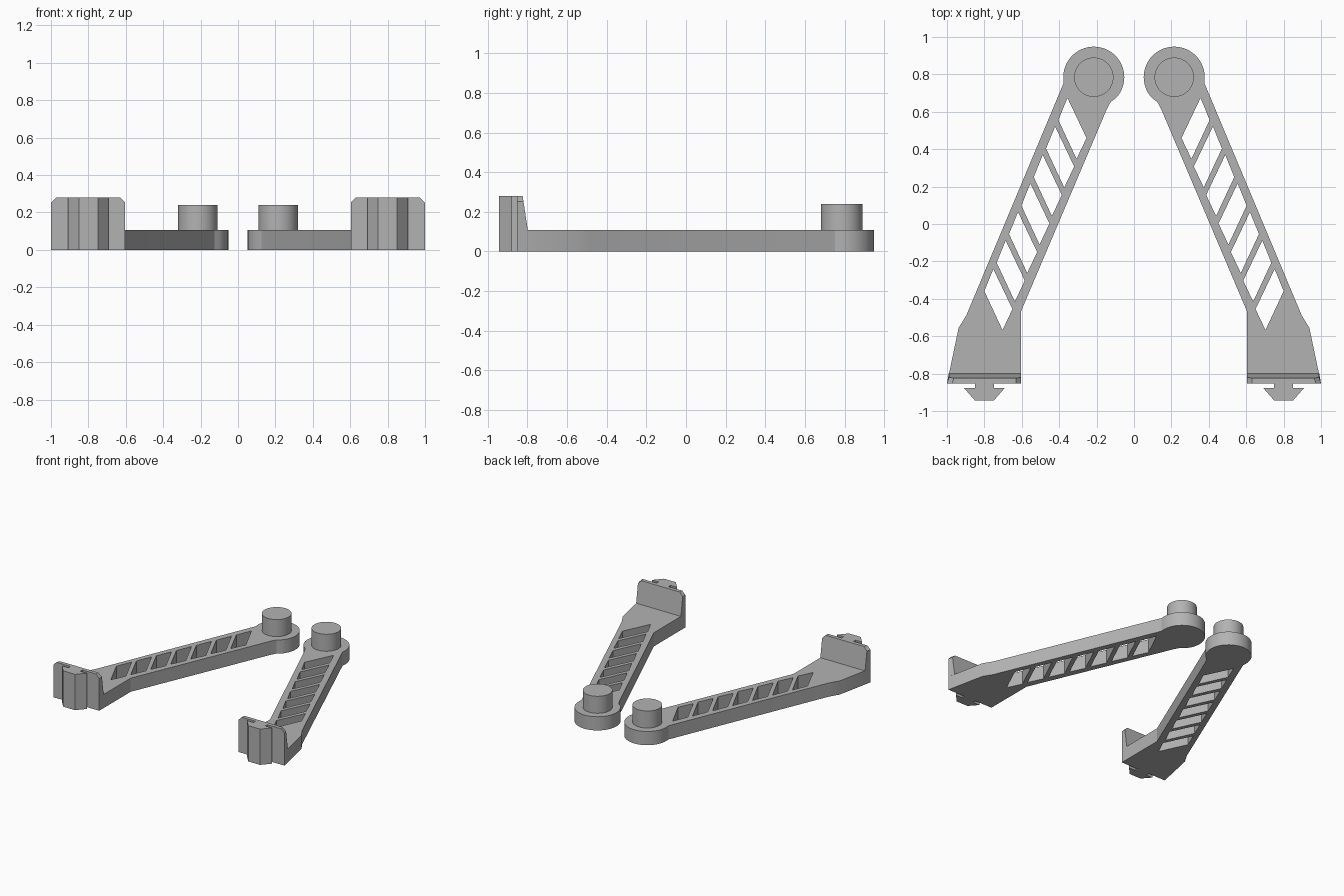
import bpy, bmesh, math

cube = bpy.data.objects.get("Cube")
if cube:
    bpy.data.objects.remove(cube, do_unlink=True)

grey = bpy.data.materials.new("plain grey")
grey.use_nodes = True
GREY = (0.45, 0.45, 0.45, 1)
grey.diffuse_color = GREY
grey.node_tree.nodes["Principled BSDF"].inputs["Base Color"].default_value = GREY

ARM_TOP, TOP = 0.107, 0.28
HUB = (0.215, 0.785)


def finish(name, mesh):
    """Weld, fix normals, shade and link a mesh."""
    bm = bmesh.new()
    bm.from_mesh(mesh)
    bmesh.ops.remove_doubles(bm, verts=bm.verts, dist=1e-5)
    bmesh.ops.recalc_face_normals(bm, faces=bm.faces)
    bm.to_mesh(mesh)
    bm.free()
    mesh.materials.clear()
    mesh.materials.append(grey)
    mesh.shade_smooth()
    mesh.set_sharp_from_angle(angle=math.radians(20))
    obj = bpy.data.objects.new(name, mesh)
    bpy.context.collection.objects.link(obj)
    return obj


def extrude_outline(name, loops, z0, z1):
    """Fill closed outlines (inner loops are holes) and extrude along z."""
    curve = bpy.data.curves.new(name + "_outline", "CURVE")
    curve.dimensions = "2D"
    curve.fill_mode = "BOTH"
    curve.extrude = (z1 - z0) / 2
    for loop in loops:
        spline = curve.splines.new("POLY")
        spline.points.add(len(loop) - 1)
        for p, (x, y) in zip(spline.points, loop):
            p.co = (x, y, 0, 1)
        spline.use_cyclic_u = True
    temp = bpy.data.objects.new("temp", curve)
    bpy.context.collection.objects.link(temp)
    bpy.context.view_layer.update()
    deps = bpy.context.evaluated_depsgraph_get()
    mesh = bpy.data.meshes.new_from_object(temp.evaluated_get(deps))
    bpy.data.objects.remove(temp, do_unlink=True)
    bpy.data.curves.remove(curve)
    mesh.name = name
    for v in mesh.vertices:
        v.co.z += (z0 + z1) / 2
    return finish(name, mesh)


def arc(radius, start, end, steps):
    angles = [math.radians(start + (end - start) * i / steps) for i in range(steps + 1)]
    return [(HUB[0] + radius * math.cos(a), HUB[1] + radius * math.sin(a)) for a in angles]


def back_plate(name, side):
    """Upright plate with clipped top corners and a leaning back."""
    lo, hi, clip = 0.603, 1.0, 0.027
    outline = [(lo, ARM_TOP), (hi, ARM_TOP), (hi, TOP - clip), (hi - clip, TOP),
               (lo + clip, TOP), (lo, TOP - clip)]
    bm = bmesh.new()
    front = [bm.verts.new((side * x, -0.853, z)) for x, z in outline]
    back = []
    for x, z in outline:
        y = -0.798 - 0.026 * (z - ARM_TOP) / (TOP - ARM_TOP)
        inset = 0.01 if x > 0.8 else 0
        back.append(bm.verts.new((side * (x - inset), y, z)))
    bm.faces.new(front)
    bm.faces.new(back)
    n = len(outline)
    for i in range(n):
        j = (i + 1) % n
        bm.faces.new((front[i], front[j], back[j], back[i]))
    mesh = bpy.data.meshes.new(name)
    bm.to_mesh(mesh)
    bm.free()
    return finish(name, mesh)


# Arm outline: round hub, straight beam, flared foot
arm = arc(0.163, -2, 222, 48) + [
    (0.125, 0.652), (0.147, 0.610), (0.603, -0.465), (0.603, -0.853),
    (1.0, -0.853), (0.938, -0.556), (0.896, -0.487), (0.377, 0.752)]

# Seven slanted windows repeated along the beam
window = [(0.356, 0.674), (0.404, 0.556), (0.307, 0.348), (0.254, 0.460)]
windows = [[(x + 0.066 * i, y - 0.1525 * i) for x, y in window] for i in range(7)]

# Arrow shaped clip on the front of the foot
clip_half = [(0.051, -0.853), (0.051, -0.878), (0.108, -0.878), (0.051, -0.943)]
clip = [(0.8 + x, y) for x, y in clip_half] + [(0.8 - x, y) for x, y in reversed(clip_half)]

pin = arc(0.105, 0, 352.5, 47)

for label, side in (("left", 1), ("right", -1)):
    def mirrored(loop):
        return [(side * x, y) for x, y in loop]
    extrude_outline(label + "_arm", [mirrored(p) for p in [arm] + windows], 0, ARM_TOP)
    extrude_outline(label + "_pin", [mirrored(pin)], ARM_TOP, 0.24)
    extrude_outline(label + "_clip", [mirrored(clip)], 0, TOP)
    back_plate(label + "_back_plate", side)
